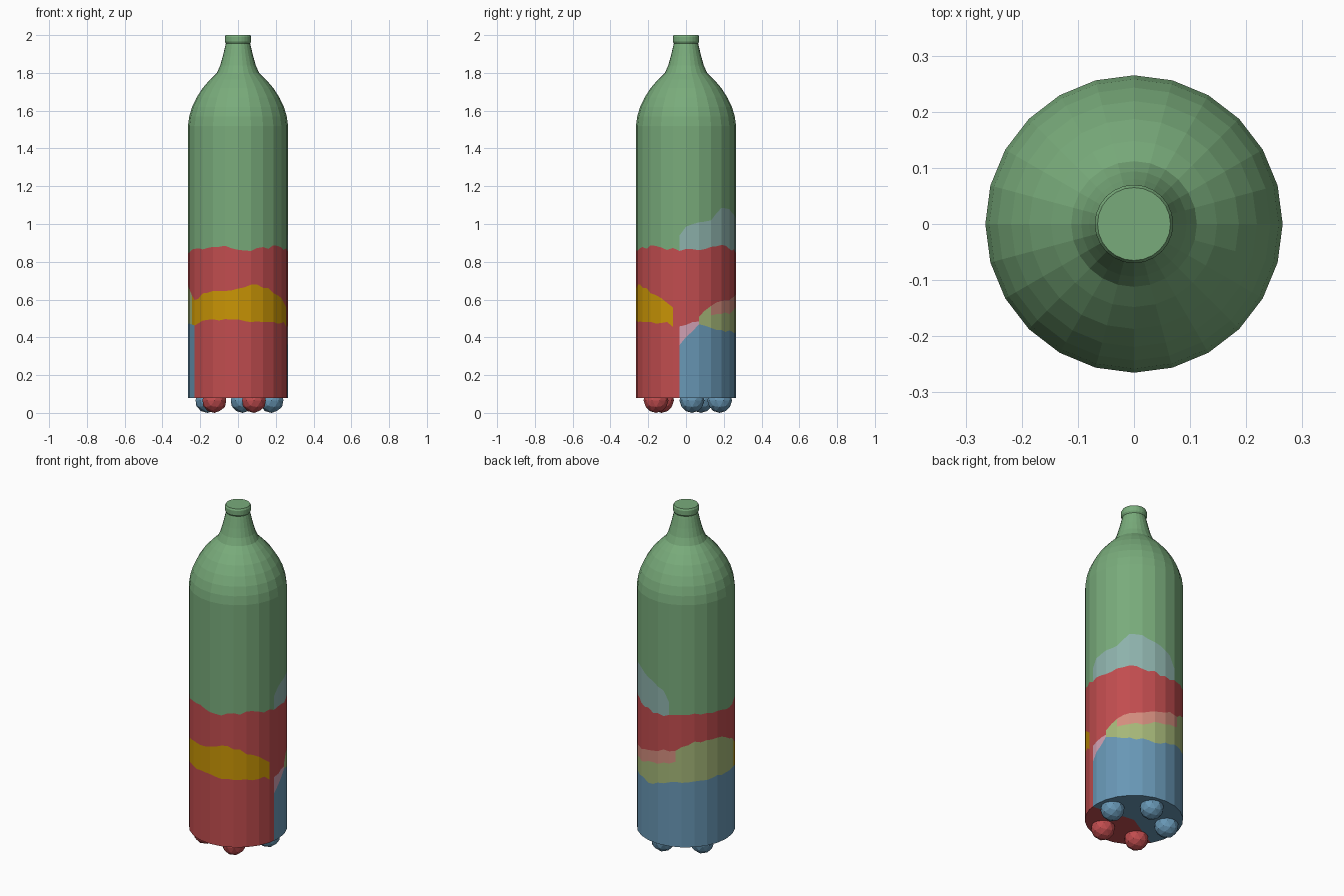
import bpy, bmesh, math, random

if "Cube" in bpy.data.objects:
    bpy.data.objects.remove(bpy.data.objects["Cube"])

random.seed(4)
R, FACETS, COLS = 0.265, 24, 48
Z_BASE, Z_SHOULDER = 0.08, 1.52


def material(name, rgb):
    m = bpy.data.materials.new(name)
    m.diffuse_color = [(c / 255) ** 2.2 for c in rgb] + [1]
    m.use_nodes = True
    m.node_tree.nodes["Principled BSDF"].inputs["Base Color"].default_value = m.diffuse_color
    return m


MATS = [material(n, c) for n, c in (
    ("green", (120, 170, 122)), ("red", (192, 78, 80)), ("blue", (104, 150, 180)),
    ("yellow", (200, 148, 14)), ("teal", (140, 176, 170)), ("lime", (164, 182, 120)),
    ("salmon", (210, 140, 125)), ("pink", (206, 158, 176)))]
GREEN, RED, BLUE, YELLOW, TEAL, LIME, SALMON, PINK = range(8)


def finish(name, bm):
    bmesh.ops.recalc_face_normals(bm, faces=bm.faces[:])
    me = bpy.data.meshes.new(name)
    bm.to_mesh(me)
    bm.free()
    for m in MATS:
        me.materials.append(m)
    ob = bpy.data.objects.new(name, me)
    bpy.context.collection.objects.link(ob)
    return ob


def angle(i):
    return -180 + 360 * i / COLS


def ring(bm, r, heights):
    # odd columns sit at the middle of a flat facet
    verts = []
    for i in range(COLS):
        a = math.radians(angle(i))
        rr = r * (math.cos(math.pi / FACETS) if i % 2 else 1)
        verts.append(bm.verts.new((rr * math.cos(a), rr * math.sin(a), heights[i])))
    return verts


def skin(bm, lo, hi, row, colour):
    for i in range(COLS):
        j = (i + 1) % COLS
        f = bm.faces.new((lo[i], lo[j], hi[j], hi[i]))
        f.material_index = colour(row, (angle(i) + 360 / COLS / 2))


def wavy(points, jitter=0.008):
    # height around the bottle interpolated from (degrees, z) pairs
    out = []
    for i in range(COLS):
        a = angle(i)
        for (a0, z0), (a1, z1) in zip(points, points[1:]):
            if a0 <= a <= a1:
                z = z0 + (z1 - z0) * (a - a0) / (a1 - a0)
                break
        out.append(z + random.uniform(-jitter, jitter))
    return out


def body_colour(row, a):
    if row == 0:
        return BLUE if a > -9 or a < -152 else RED
    if row in (1, 2):
        if -9 < a < 13:
            return PINK if row == 1 else RED
        if -157 < a < -17:
            return YELLOW
        if a >= 13 or a < -157:
            return SALMON if row == 2 and 28 < a < 112 else LIME
        return RED
    if row == 3:
        return RED
    if row == 4 and -9 < a < 107:
        return TEAL
    return GREEN


# Coloured cylindrical body
bm = bmesh.new()
levels = [
    [Z_BASE] * COLS,
    wavy([(-180, .48), (-150, .47), (-125, .49), (-90, .50), (-65, .475), (-17, .48),
          (-8, .35), (13, .47), (30, .45), (75, .42), (110, .46), (150, .475), (180, .48)]),
    wavy([(-180, .60), (-150, .53), (-90, .58), (-17, .53), (-8, .46), (14, .49),
          (30, .51), (60, .53), (105, .57), (140, .62), (180, .60)]),
    wavy([(-180, .69), (-150, .60), (-120, .65), (-90, .655), (-73, .69), (-40, .63),
          (-17, .57), (-8, .48), (13, .51), (30, .57), (75, .62), (115, .66),
          (135, .70), (165, .70), (180, .69)]),
    wavy([(-180, .85), (-105, .88), (-85, .855), (-45, .88), (0, .86), (45, .885),
          (90, .85), (140, .87), (180, .85)]),
    wavy([(-180, .96), (-8, .94), (0, .99), (30, 1.02), (48, 1.095), (75, 1.05),
          (97, 1.0), (110, .90), (180, .96)], 0.005),
    [Z_SHOULDER] * COLS,
]
rings = [ring(bm, R, z) for z in levels]
for row, (lo, hi) in enumerate(zip(rings, rings[1:])):
    skin(bm, lo, hi, row, body_colour)
finish("bottle_body", bm)

# Domed shoulder, tapering neck and lip
profile = [(R, Z_SHOULDER), (.258, 1.57), (.243, 1.62), (.219, 1.67), (.187, 1.72),
           (.148, 1.765), (.112, 1.80), (.094, 1.84), (.080, 1.89), (.068, 1.94),
           (.064, 1.955), (.070, 1.965), (.070, 1.99), (.065, 2.0)]
bm = bmesh.new()
rings = [ring(bm, r, [z] * COLS) for r, z in profile]
for row, (lo, hi) in enumerate(zip(rings, rings[1:])):
    skin(bm, lo, hi, row, lambda row, a: GREEN)
bm.faces.new(rings[-1])
finish("shoulder_and_neck", bm)

# Flat underside, split into two colours
bm = bmesh.new()
rim = ring(bm, R, [Z_BASE] * COLS)
hub = bm.verts.new((0, 0, Z_BASE))
for i in range(COLS):
    f = bm.faces.new((rim[(i + 1) % COLS], rim[i], hub))
    f.material_index = body_colour(0, angle(i) + 3)
    if f.normal.z > 0:
        f.normal_flip()
finish("underside", bm)

# Five rounded feet
for k in range(5):
    deg = 10 + 72 * k
    a = math.radians(deg)
    bm = bmesh.new()
    bmesh.ops.create_icosphere(bm, subdivisions=2, radius=0.066)
    bmesh.ops.translate(bm, verts=bm.verts[:],
                        vec=(.18 * math.cos(a), .18 * math.sin(a), .066))
    # keep only the part below the base
    bmesh.ops.bisect_plane(bm, geom=bm.verts[:] + bm.edges[:] + bm.faces[:],
                           plane_co=(0, 0, Z_BASE), plane_no=(0, 0, 1), clear_outer=True)
    for f in bm.faces:
        f.material_index = BLUE if deg < 200 else RED
    finish("foot_%d" % (k + 1), bm)
